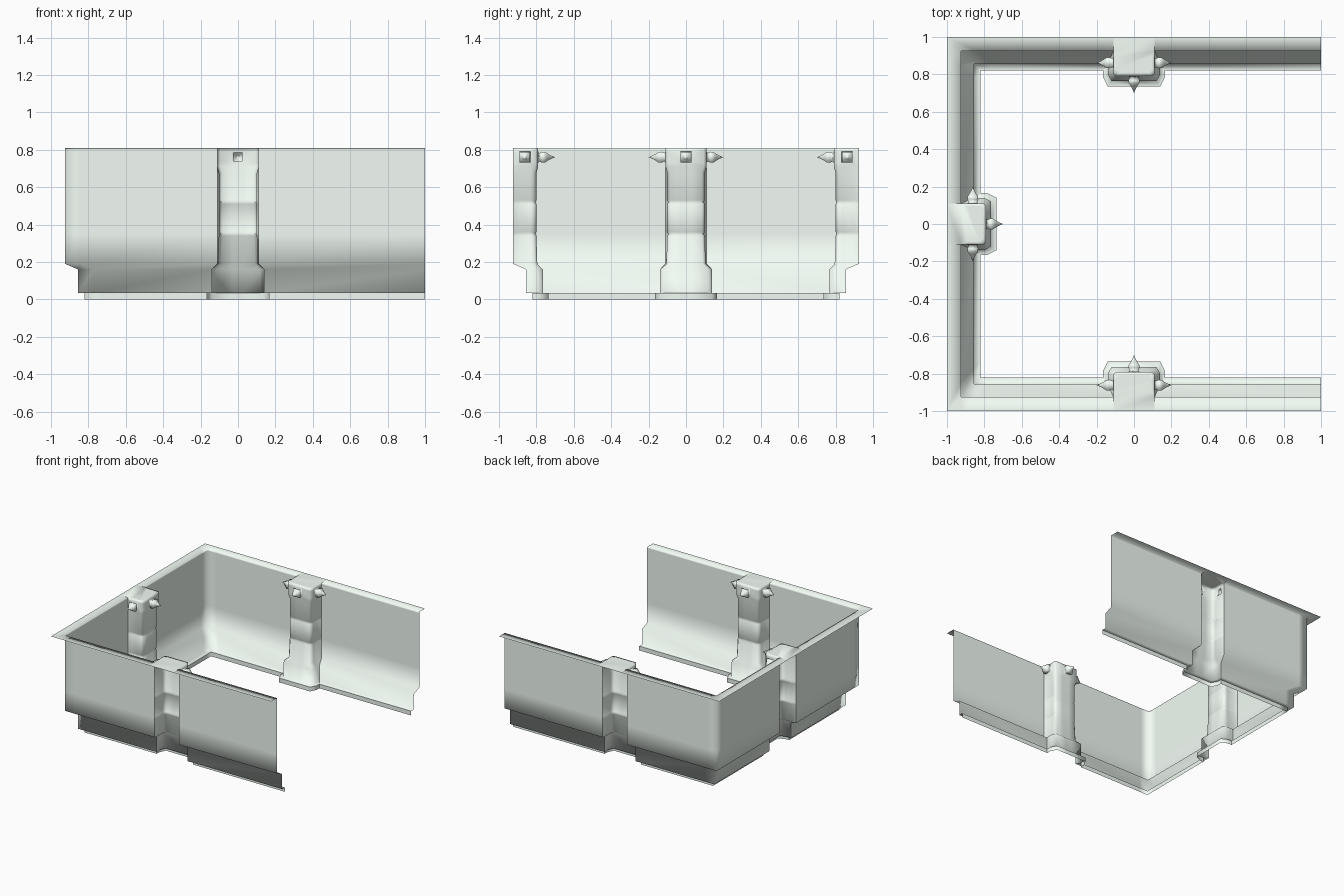
import bpy, bmesh, math
from mathutils import Vector, Matrix

if "Cube" in bpy.data.objects:
    bpy.data.objects.remove(bpy.data.objects["Cube"])

# pale, faintly green white used on every part
PALE = bpy.data.materials.new("pale_white")
PALE.diffuse_color = (0.90, 0.98, 0.92, 1.0)
PALE.use_nodes = True
PALE.node_tree.nodes["Principled BSDF"].inputs["Base Color"].default_value = PALE.diffuse_color


def sheet(bm, rows):
    """Skin a grid of points (rows run downwards); returns vertex and face grids."""
    vs = [[bm.verts.new(p) for p in r] for r in rows]
    fs = [[bm.faces.new((vs[i][j], vs[i + 1][j], vs[i + 1][j + 1], vs[i][j + 1]))
           for j in range(len(vs[0]) - 1)] for i in range(len(vs) - 1)]
    return vs, fs


def finish(name, bm):
    """Smooth shading, with only the lip of the base ledge kept sharp."""
    bmesh.ops.remove_doubles(bm, verts=bm.verts, dist=1e-5)
    bm.normal_update()
    for f in bm.faces:
        f.smooth = True
        f.material_index = 0
    for e in bm.edges:
        a, b = (v.co.z for v in e.verts)
        if abs(a - b) < 1e-4 and a < .05 and e.is_convex and e.calc_face_angle(0) > 1.3:
            e.smooth = False
    me = bpy.data.meshes.new(name)
    bm.to_mesh(me)
    bm.free()
    ob = bpy.data.objects.new(name, me)
    bpy.context.collection.objects.link(ob)
    ob.data.materials.append(PALE)
    return ob


# Wall profile: distance from centre, height, where it stops beside a pillar
WALL = [(1, .81, .11), (.925, .81, .11), (.925, .80, .11), (.925, .35, .11),
        (.925, .19, .11), (.855, .16, .14), (.855, .035, .14), (.82, .035, .165),
        (.82, 0, .165)]


def corner_row(d, z, e):
    s = d - .08
    return [(-d, e, z), (-d, s, z), (-d, d, z), (-s, d, z), (-e, d, z)]


def straight_row(d, z, e):
    return [(e, d, z), (1, d, z)]


def wall(name, row, mirror):
    bm = bmesh.new()
    rows = [row(*p) for p in WALL]
    if mirror:
        rows = [[(x, -y, z) for x, y, z in reversed(r)] for r in rows]
    sheet(bm, rows)
    finish(name, bm)


for side, mirror in (("back", False), ("front", True)):
    wall(side + "_corner_wall", corner_row, mirror)
    wall(side + "_straight_wall", straight_row, mirror)

# Pillar levels: height, half width, front distance, back distance, chamfer x, chamfer y
PILLAR = [(.81, .095, .81, .925, .015, .015),
          (.81, .11, .79, .925, .015, .015), (.79, .11, .79, .925, .015, .015),
          (.73, .11, .79, .925, .015, .015), (.71, .11, .79, .925, .015, .015),
          (.675, .10, .80, .925, .015, .015), (.53, .10, .80, .925, .015, .015),
          (.52, .094, .806, .925, .015, .015), (.51, .10, .80, .925, .015, .015),
          (.36, .10, .80, .925, .015, .015), (.35, .094, .806, .925, .015, .015),
          (.34, .10, .80, .925, .015, .015), (.19, .105, .795, .925, .015, .015),
          (.16, .14, .765, .855, .02, .035), (.035, .14, .765, .855, .02, .035),
          (.035, .165, .735, .82, .025, .05), (0, .165, .735, .82, .025, .05)]
# Spike rings: distance out, size relative to its square base
SPIKE = [(.005, .75), (.022, .98), (.036, .95), (.052, .6), (.068, .3)]


def pillar_row(z, w, f, b, cx, cy):
    half = [(max(w, .11), b), (w, min(b, .892)), (w, min(b, .832)),
            (w, f + cy), (w - cx, f), (.03, f)]
    return [(-x, y, z) for x, y in half] + [(x, y, z) for x, y in reversed(half)]


def spike(bm, face, out):
    ring = list(face.verts)
    mid, out = face.calc_center_median(), Vector(out)
    base = [v.co - mid for v in ring]
    bm.faces.remove(face)
    for dist, size in SPIKE:
        new = [bm.verts.new(mid + out * dist + o * size) for o in base]
        for k in range(4):
            n = (k + 1) % 4
            bm.faces.new((ring[k], ring[n], new[n], new[k]))
        ring = new
    tip = bm.verts.new(mid + out * .09)
    for k in range(4):
        bm.faces.new((ring[k], ring[(k + 1) % 4], tip))


def pillar(name, angle):
    bm = bmesh.new()
    vs, fs = sheet(bm, [pillar_row(*p) for p in PILLAR])
    # top cap reaching back over the wall flange
    top = vs[0]
    back = [bm.verts.new((x, 1, .81)) for x in (-.11, .11)]
    bm.faces.new((top[0], top[-1], back[1], back[0]))
    bm.faces.new(top)
    # spikes grow out of the square panels on the pillar head
    for col, out in ((1, (-1, 0, 0)), (5, (0, -1, 0)), (9, (1, 0, 0))):
        spike(bm, fs[2][col], out)
    bm.transform(Matrix.Rotation(math.radians(angle), 4, 'Z'))
    finish(name, bm)


for name, angle in (("back_pillar", 0), ("left_pillar", 90), ("front_pillar", 180)):
    pillar(name, angle)
